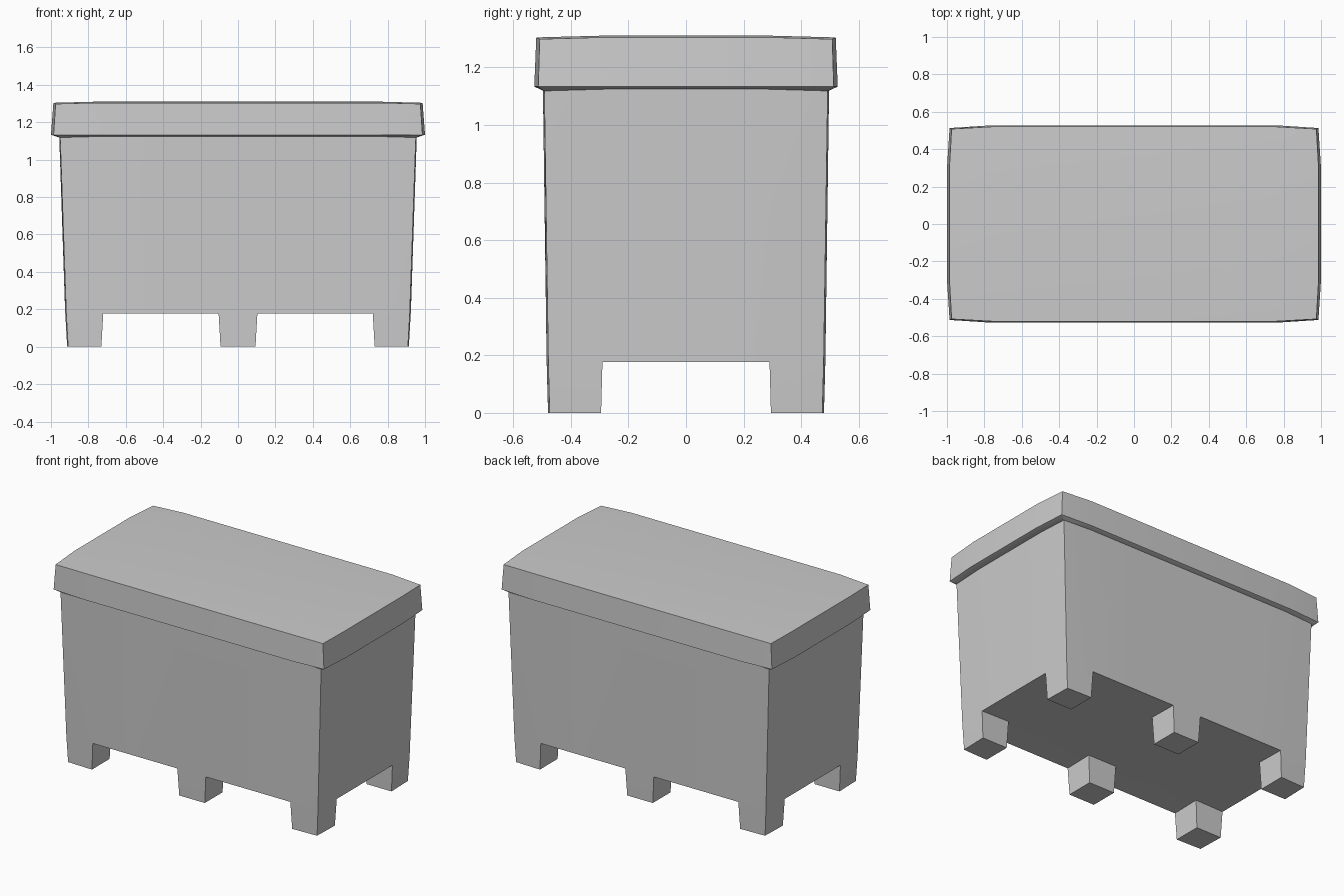
import bpy, bmesh
from math import radians

cube = bpy.data.objects.get("Cube")
if cube:
    bpy.data.objects.remove(cube, do_unlink=True)

grey = bpy.data.materials.new("light grey plastic")
grey.use_nodes = True
colour = (0.6, 0.6, 0.6, 1)
grey.diffuse_color = colour
grey.node_tree.nodes["Principled BSDF"].inputs["Base Color"].default_value = colour


def mirrored(cuts):
    return [-c for c in reversed(cuts)] + list(cuts)


def swell(c, slope):
    """0 at a corner, rising to a flat 1 towards the middle of a side."""
    return min(1, (1 - abs(c)) / slope)


def bulged_block(name, xs, ys, layers, crown, feet=()):
    """Stack of gridded layers (half x, half y, z, bulge) joined by side walls."""
    bm = bmesh.new()
    nx, ny = len(xs), len(ys)
    border = ([(i, 0) for i in range(nx)] + [(nx - 1, j) for j in range(1, ny)]
              + [(i, ny - 1) for i in range(nx - 2, -1, -1)]
              + [(0, j) for j in range(ny - 2, 0, -1)])
    rings, caps = [], []
    for k, (hx, hy, z, bulge) in enumerate(layers):
        is_cap = k in (0, len(layers) - 1)
        ring = {}
        for i, x in enumerate(xs):
            for j, y in enumerate(ys):
                if is_cap or (i, j) in border:
                    sx, sy = swell(x, 0.22), swell(y, 0.42)
                    px = x * hx + (bulge * sy * x if abs(x) == 1 else 0)
                    py = y * hy + (bulge * sx * y if abs(y) == 1 else 0)
                    lift = crown * (sx + sy) / 2 if is_cap else 0
                    ring[i, j] = bm.verts.new((px, py, z + lift))
        rings.append(ring)
        if is_cap:
            for i in range(nx - 1):
                for j in range(ny - 1):
                    f = bm.faces.new([ring[i, j], ring[i + 1, j],
                                      ring[i + 1, j + 1], ring[i, j + 1]])
                    if k == 0 and i in feet and j in (0, ny - 2):
                        caps.append(f)
    for low, high in zip(rings, rings[1:]):
        for a, b in zip(border, border[1:] + border[:1]):
            bm.faces.new([low[a], low[b], high[b], high[a]])
    # Tapered feet drawn down from the chosen floor cells
    for f in caps:
        foot = bmesh.ops.extrude_discrete_faces(bm, faces=[f])["faces"][0]
        mid = foot.calc_center_median()
        for v in foot.verts:
            v.co.x = mid.x + (v.co.x - mid.x) * 0.9
            v.co.y = mid.y + (v.co.y - mid.y) * 0.95
            v.co.z = 0
    bmesh.ops.remove_doubles(bm, verts=bm.verts, dist=1e-5)
    bmesh.ops.recalc_face_normals(bm, faces=bm.faces)
    mesh = bpy.data.meshes.new(name)
    bm.to_mesh(mesh)
    bm.free()
    mesh.materials.append(grey)
    ob = bpy.data.objects.new(name, mesh)
    bpy.context.collection.objects.link(ob)
    bpy.ops.object.select_all(action="DESELECT")
    ob.select_set(True)
    bpy.context.view_layer.objects.active = ob
    bpy.ops.object.shade_smooth_by_angle(angle=radians(20))
    return ob


# Tapered tub with six feet
bulged_block("tub", mirrored([0.113, 0.5, 0.785, 1]), mirrored([0.3, 0.607, 1]),
             [(0.918, 0.478, 0.173, 0.006), (0.951, 0.492, 1.125, 0.005)],
             0.008, feet=(0, 3, 6))

# Overhanging lid with a chamfered lower lip and a slightly crowned top
bulged_block("lid", mirrored([0.78, 1]), mirrored([0.58, 1]),
             [(0.953, 0.494, 1.118, 0.005), (0.986, 0.513, 1.133, 0.014),
              (0.975, 0.508, 1.298, 0.012)], 0.012)
